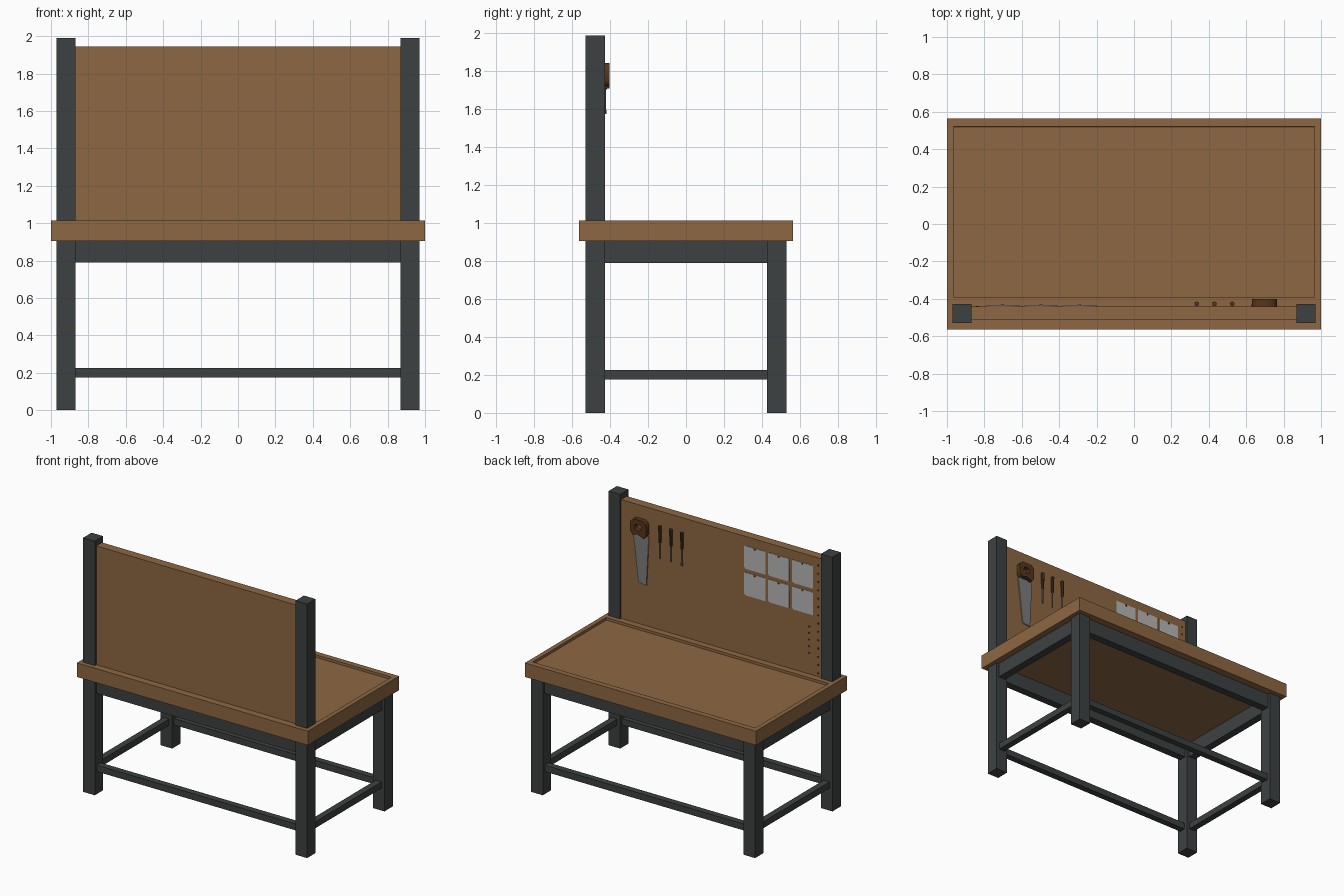
import bpy, bmesh, math
from mathutils import Matrix

if "Cube" in bpy.data.objects:
    bpy.data.objects.remove(bpy.data.objects["Cube"])


def material(name, rgb):
    m = bpy.data.materials.new(name)
    m.diffuse_color = (*rgb, 1)
    m.use_nodes = True
    m.node_tree.nodes["Principled BSDF"].inputs["Base Color"].default_value = m.diffuse_color
    return m


WOOD = material("warm wood", (0.27, 0.137, 0.055))
FRAME = material("dark grey paint", (0.046, 0.053, 0.053))
HANDLE = material("dark brown wood", (0.095, 0.036, 0.011))
STEEL = material("tool steel", (0.2, 0.2, 0.205))
PAPER = material("pale paper", (0.47, 0.47, 0.48))
HOLE = material("hole brown", (0.06, 0.028, 0.011))


def add(name, mesh, mat):
    mesh.materials.clear()
    mesh.materials.append(mat)
    ob = bpy.data.objects.new(name, mesh)
    bpy.context.collection.objects.link(ob)
    return ob


def from_bm(name, bm, mat):
    me = bpy.data.meshes.new(name)
    bm.to_mesh(me)
    bm.free()
    return add(name, me, mat)


def box_bm(x, y, z):
    bm = bmesh.new()
    bmesh.ops.create_cube(bm, size=1)
    for v in bm.verts:
        v.co = [a[0] + (c + 0.5) * (a[1] - a[0]) for a, c in zip((x, y, z), v.co)]
    return bm


def box(name, x, y, z, mat):
    return from_bm(name, box_bm(x, y, z), mat)


def rod(name, center, r1, r2, length, mat, axis="Z", sides=8):
    bm = bmesh.new()
    rot = Matrix.Rotation(math.pi / 2, 4, "X") if axis == "Y" else Matrix()
    bmesh.ops.create_cone(bm, cap_ends=True, segments=sides, radius1=r1, radius2=r2,
                          depth=length, matrix=Matrix.Translation(center) @ rot)
    return from_bm(name, bm, mat)


def plate(name, loops, y, half, mat):
    """Extrude x/z outlines (later loops are holes) along y."""
    cu = bpy.data.curves.new(name + "_outline", "CURVE")
    cu.dimensions, cu.fill_mode, cu.extrude = "2D", "BOTH", half
    for pts in loops:
        sp = cu.splines.new("POLY")
        sp.points.add(len(pts) - 1)
        for p, (a, b) in zip(sp.points, pts):
            p.co = (a, b, 0, 1)
        sp.use_cyclic_u = True
    tmp = bpy.data.objects.new("outline", cu)
    bpy.context.collection.objects.link(tmp)
    bpy.context.view_layer.update()
    me = bpy.data.meshes.new_from_object(tmp.evaluated_get(bpy.context.evaluated_depsgraph_get()))
    bpy.data.objects.remove(tmp)
    me.transform(Matrix.Translation((0, y, 0)) @ Matrix.Rotation(math.pi / 2, 4, "X"))
    return add(name, me, mat)


# Tabletop with a shallow recessed work area
bm = box_bm((-1, 1), (-0.565, 0.565), (0.905, 1.015))
bm.normal_update()
top = max(bm.faces, key=lambda f: f.calc_center_median().z)
bmesh.ops.inset_region(bm, faces=[top], thickness=0.05)
for v in top.verts:
    v.co.y = 0.52 if v.co.y > 0 else -0.39
bm.normal_update()
bmesh.ops.inset_region(bm, faces=[top], thickness=0.0005, depth=-0.02)
from_bm("tabletop", bm, WOOD)

# Legs: the -y pair carries on up as board posts
for s, side in ((-1, "left"), (1, "right")):
    xs = sorted((s * 0.87, s * 0.97))
    box(side + "_post", xs, (-0.53, -0.427), (0, 1.99), FRAME)
    box(side + "_leg", xs, (0.427, 0.53), (0, 0.905), FRAME)
    # Side rails
    for nm, w, z in (("apron", 0.03, (0.79, 0.905)), ("stretcher", 0.025, (0.175, 0.225))):
        box(f"{side}_{nm}", (s * 0.92 - w, s * 0.92 + w), (-0.43, 0.43), z, FRAME)

# Long rails
for s, side in ((-1, "front"), (1, "back")):
    for nm, w, z in (("apron", 0.03, (0.79, 0.905)), ("stretcher", 0.025, (0.175, 0.225))):
        box(f"{side}_{nm}", (-0.87, 0.87), (s * 0.478 - w, s * 0.478 + w), z, FRAME)

# Tool board between the posts
box("tool_board", (-0.87, 0.87), (-0.51, -0.44), (1.0, 1.945), WOOD)

# Saw: toothed tapering blade and pierced handle
n = 24
teeth = []
for i in range(n + 1):
    t = i / n
    teeth.append((0.763 - 0.045 * t - (0.007 if i % 2 else 0), 1.72 - 0.375 * t))
plate("saw_blade", [[(0.625, 1.72)] + teeth + [(0.645, 1.335)]], -0.434, 0.004, STEEL)
outer = [(0.655, 1.845), (0.74, 1.845), (0.765, 1.82), (0.765, 1.745), (0.745, 1.72),
         (0.70, 1.73), (0.65, 1.71), (0.63, 1.735), (0.63, 1.82)]
inner = [(0.698 + 0.032 * math.cos(k * math.pi / 4), 1.785 + 0.026 * math.sin(k * math.pi / 4))
         for k in range(8)]
plate("saw_handle", [outer, inner], -0.421, 0.019, HANDLE)

# Three screwdrivers
for i, x in enumerate((0.335, 0.43, 0.525)):
    rod(f"screwdriver_handle_{i}", (x, -0.427, 1.77), 0.010, 0.013, 0.13, HANDLE)
    rod(f"screwdriver_shaft_{i}", (x, -0.427, 1.645), 0.005, 0.005, 0.13, STEEL)
rod("screwdriver_socket", (0.335, -0.427, 1.585), 0.009, 0.009, 0.02, STEEL)

# Pinned sheets, three by two
for i, x in enumerate((-0.29, -0.497, -0.703)):
    for j, z in enumerate((1.783, 1.575)):
        w, h, c = 0.091, 0.09, 0.012
        pts = [(x - w, z - h), (x + w - c, z - h), (x + w, z - h + c), (x + w, z + h), (x - w, z + h)]
        plate(f"sheet_{i}_{j}", [pts], -0.4385, 0.002, PAPER)
        rod(f"pin_{i}_{j}", (x, -0.436, z + h - 0.008), 0.007, 0.007, 0.01, HANDLE, "Y")

# Peg holes beside the post
for x, z0, count in ((-0.836, 1.04, 14), (-0.757, 1.18, 5)):
    for k in range(count):
        rod("peg_hole", (x, -0.44, z0 + k * (0.065 if count > 5 else 0.052)),
            0.008, 0.008, 0.004, HOLE, "Y")
